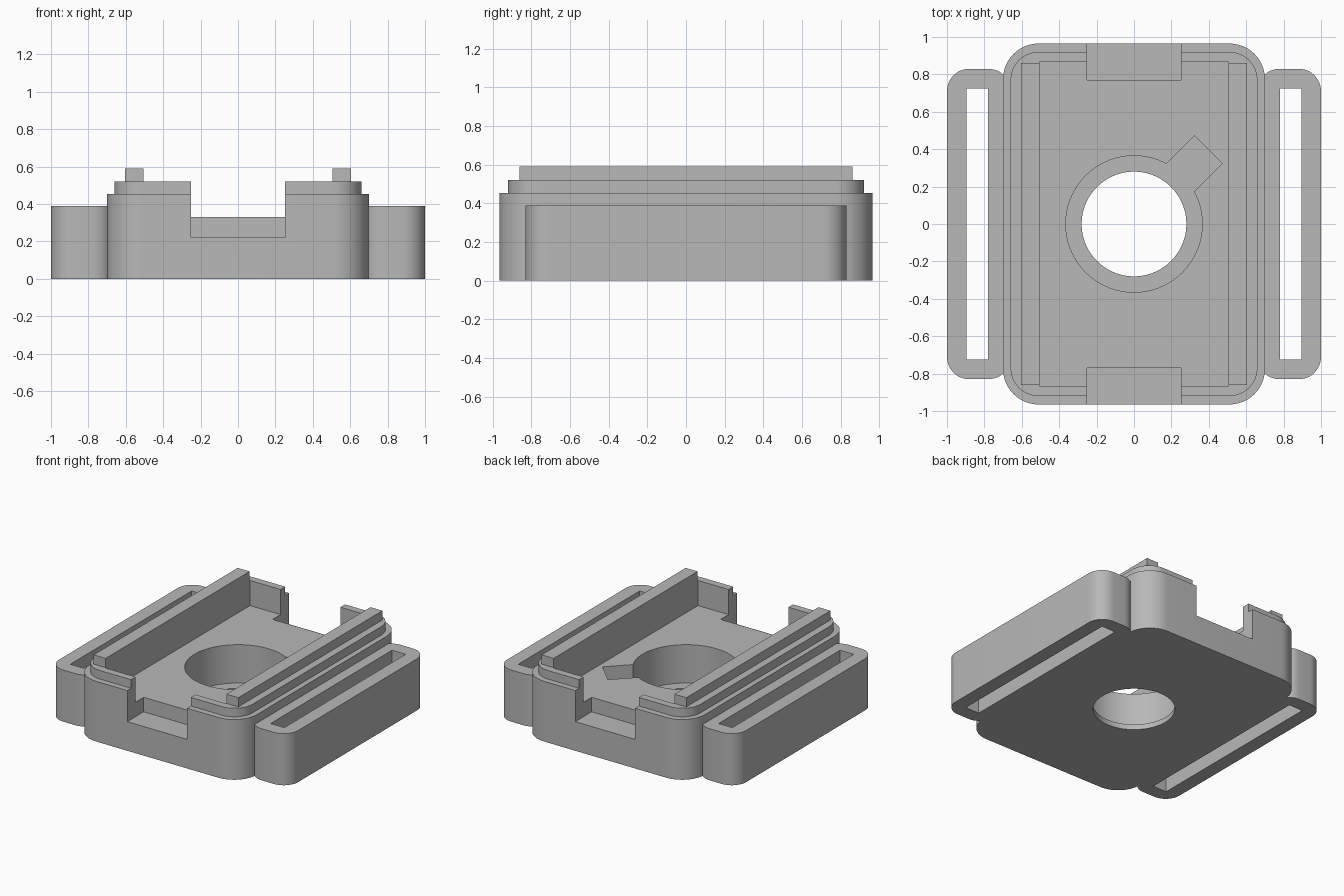
import bpy, bmesh, math
from mathutils import Matrix, Vector

cube = bpy.data.objects.get("Cube")
if cube:
    bpy.data.objects.remove(cube, do_unlink=True)

grey = bpy.data.materials.new("plain grey")
grey.use_nodes = True
colour = (0.48, 0.48, 0.48, 1)
grey.diffuse_color = colour
grey.node_tree.nodes["Principled BSDF"].inputs["Base Color"].default_value = colour


def prism(name, outline, z0, z1):
    """Extrude a flat outline from z0 to z1."""
    bm = bmesh.new()
    face = bm.faces.new([bm.verts.new((x, y, z0)) for x, y in outline])
    new = bmesh.ops.extrude_face_region(bm, geom=[face])["geom"]
    bmesh.ops.translate(bm, verts=[v for v in new if isinstance(v, bmesh.types.BMVert)],
                        vec=(0, 0, z1 - z0))
    bmesh.ops.recalc_face_normals(bm, faces=bm.faces)
    mesh = bpy.data.meshes.new(name)
    bm.to_mesh(mesh)
    bm.free()
    mesh.materials.append(grey)
    obj = bpy.data.objects.new(name, mesh)
    bpy.context.collection.objects.link(obj)
    return obj


def box(name, x0, x1, y0, y1, z0, z1):
    return prism(name, [(x0, y0), (x1, y0), (x1, y1), (x0, y1)], z0, z1)


def rounded(cx, hx, hy, r, steps=12):
    """Rectangle outline with round corners."""
    pts = []
    for i, (sx, sy) in enumerate([(1, 1), (-1, 1), (-1, -1), (1, -1)]):
        for k in range(steps + 1):
            a = (i + k / steps) * math.pi / 2
            pts.append((cx + sx * (hx - r) + r * math.cos(a),
                        sy * (hy - r) + r * math.sin(a)))
    return pts


def circle(r, n=72):
    return [(r * math.cos(a), r * math.sin(a))
            for a in (2 * math.pi * k / n for k in range(n))]


def combine(obj, tool, operation):
    """Apply a boolean and remove the helper."""
    tool.hide_render = True
    mod = obj.modifiers.new("boolean", "BOOLEAN")
    mod.operation = operation
    mod.solver = "EXACT"
    mod.object = tool
    bpy.context.view_layer.objects.active = obj
    bpy.ops.object.modifier_apply(modifier=mod.name)
    bpy.data.objects.remove(tool, do_unlink=True)


# Stepped housing with a raised rail along each long side
body = prism("housing", rounded(0, 0.70, 0.965, 0.19), 0, 0.455)
combine(body, prism("lip", rounded(0, 0.66, 0.92, 0.15), 0.40, 0.52), "UNION")
for s in (-1, 1):
    x0, x1 = sorted((s * 0.45, s * 0.605))
    combine(body, box("rail", x0, x1, -0.86, 0.86, 0.42, 0.59), "UNION")

# Open tray and the notches at both ends
combine(body, box("tray_cutter", -0.505, 0.505, -0.865, 0.865, 0.33, 0.8), "DIFFERENCE")
for s in (-1, 1):
    y0, y1 = sorted((s * 0.77, s * 1.1))
    combine(body, box("notch_cutter", -0.25, 0.25, y0, y1, 0.22, 0.8), "DIFFERENCE")

# Central bore with a thin bottom ledge and a diagonal keyway
combine(body, prism("bore_cutter", circle(0.365), 0.04, 0.6), "DIFFERENCE")
key = box("key_cutter", 0.2, 0.562, -0.105, 0.105, 0.04, 0.61)
key.data.transform(Matrix.Rotation(math.pi / 4, 4, "Z"))
combine(body, key, "DIFFERENCE")
combine(body, prism("hole_cutter", circle(0.28), -0.2, 0.62), "DIFFERENCE")

# Strap loops on both sides
parts = [body]
for side, s in (("left", 1), ("right", -1)):
    loop = prism(side + "_strap_loop", rounded(s * 0.83, 0.17, 0.83, 0.12), 0, 0.39)
    x0, x1 = sorted((s * 0.78, s * 0.895))
    combine(loop, box("slot_cutter", x0, x1, -0.725, 0.725, -0.2, 0.6), "DIFFERENCE")
    # Trim the side hidden inside the housing
    x0, x1 = sorted((s * 0.5, s * 0.695))
    combine(loop, box("trim_cutter", x0, x1, -1, 1, -0.2, 0.6), "DIFFERENCE")
    parts.append(loop)

# Smooth the round walls, keep the edges sharp
bpy.ops.object.select_all(action="DESELECT")
for obj in parts:
    obj.select_set(True)
bpy.context.view_layer.objects.active = body
bpy.ops.object.shade_smooth_by_angle(angle=math.radians(30))
